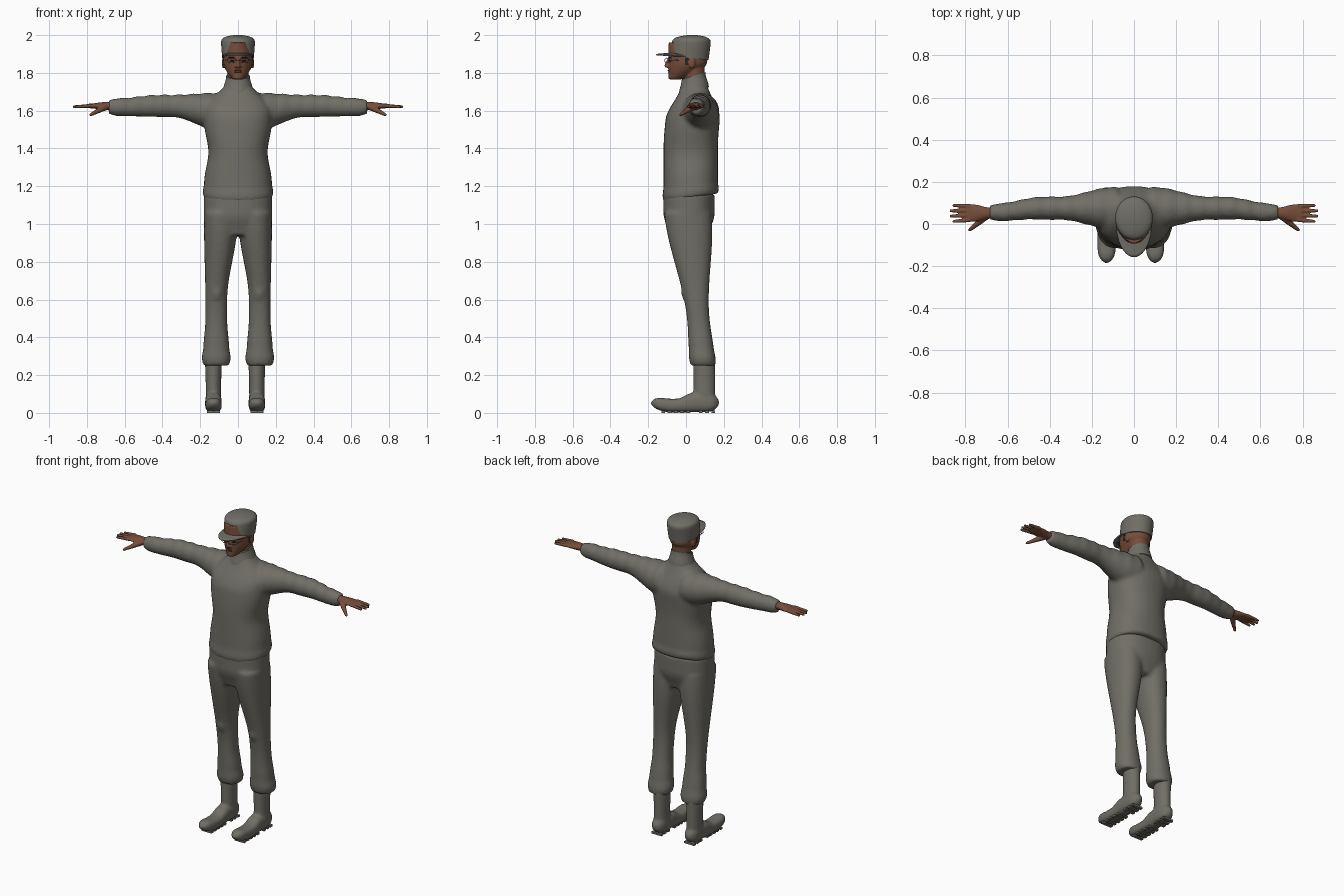
import bpy, bmesh, math
from mathutils import Vector, Matrix

if "Cube" in bpy.data.objects:
    bpy.data.objects.remove(bpy.data.objects["Cube"])


def material(name, rgb):
    m = bpy.data.materials.new(name)
    m.use_nodes = True
    m.diffuse_color = (*rgb, 1)
    m.node_tree.nodes["Principled BSDF"].inputs["Base Color"].default_value = (*rgb, 1)
    return m


CLOTH = material("grey cloth", (.165, .157, .135))
SKIN = material("brown skin", (.18, .075, .042))
LIP = material("dark lips", (.1, .035, .025))
DARK = material("dark hair", (.02, .017, .015))
SIDES = (("left", 1), ("right", -1))


def finish(name, bm, mat, voxel=0, smooth=4):
    """Turn a bmesh into an object; a voxel size fuses overlapping volumes."""
    bmesh.ops.recalc_face_normals(bm, faces=bm.faces)
    mesh = bpy.data.meshes.new(name)
    bm.to_mesh(mesh)
    bm.free()
    for face in mesh.polygons:
        face.use_smooth = True
    mesh.set_sharp_from_angle(angle=math.radians(50))
    mesh.materials.append(mat)
    ob = bpy.data.objects.new(name, mesh)
    bpy.context.collection.objects.link(ob)
    if voxel:
        fuse = ob.modifiers.new("fuse", "REMESH")
        fuse.mode, fuse.voxel_size, fuse.use_smooth_shade = "VOXEL", voxel, True
        soften = ob.modifiers.new("soften", "SMOOTH")
        soften.factor, soften.iterations = .5, smooth
    return ob


def ramp(t, start, end):
    """Smooth step from zero to one."""
    u = min(1, max(0, (t - start) / (end - start)))
    return u * u * (3 - 2 * u)


def bump(t, centre, width):
    return math.exp(-((t - centre) / width) ** 2)


def loft(bm, axis, start, end, shape, side=1, power=2, steps=24, sides=32):
    """Skin rounded sections; shape(t) gives two centres, two radii and a tilt."""
    loops = []
    for i in range(steps + 1):
        t = start + (end - start) * i / steps
        ca, cb, ra, rb, tilt = shape(t)
        loop = []
        for k in range(sides):
            w = math.tau * k / sides
            c, s = math.cos(w), math.sin(w)
            a = ca + math.copysign(abs(c) ** (2 / power), c) * ra
            b = math.copysign(abs(s) ** (2 / power), s) * rb
            h = t + tilt * b
            b += cb
            x, y, z = {"x": (h, a, b), "y": (a, h, b), "z": (a, b, h)}[axis]
            loop.append(bm.verts.new((x * side, y, z)))
        loops.append(loop)
    for p, q in zip(loops, loops[1:]):
        for k in range(sides):
            bm.faces.new((p[k], p[k - 1], q[k - 1], q[k]))
    bm.faces.new(loops[0])
    bm.faces.new(loops[-1])


def ball(bm, loc, size):
    place = Matrix.Translation(loc) @ Matrix.Diagonal((*size, 1))
    bmesh.ops.create_uvsphere(bm, u_segments=16, v_segments=10, radius=1, matrix=place)


def box(bm, loc, size):
    place = Matrix.Translation(loc) @ Matrix.Diagonal((*size, 1))
    bmesh.ops.create_cube(bm, size=1, matrix=place)


def rod(bm, a, b, r1, r2):
    """Round-ended tapered rod."""
    a, b = Vector(a), Vector(b)
    turn = (b - a).to_track_quat("Z", "Y").to_matrix().to_4x4()
    bmesh.ops.create_cone(bm, cap_ends=True, segments=12, radius1=r1, radius2=r2,
                          depth=(b - a).length, matrix=Matrix.Translation((a + b) / 2) @ turn)
    ball(bm, a, (r1, r1, r1))
    ball(bm, b, (r2, r2, r2))


# Sweater: torso and sleeves fused
def torso(z):
    hem = .006 * bump(z, 1.17, .02)
    width = .182 - .025 * bump(z, 1.38, .1) - .12 * ramp(z, 1.6, 1.76)
    depth = .144 - .08 * ramp(z, 1.55, 1.76)
    centre = .025 + .02 * ramp(z, 1.4, 1.7)
    return 0, centre, width + hem, depth + hem, .15 * (1 - ramp(z, 1.15, 1.25))


def sleeve(x):
    shoulder = 1 - ramp(x, .1, .35)
    fold = .0015 * math.sin(85 * x)
    r = .055 - .012 * ramp(x, .4, .65) + .045 * shoulder - .01 * ramp(x, .65, .68) + fold
    droop = .03 * shoulder + .006 * ramp(x, .45, .6)
    return .075 - .02 * ramp(x, .45, .65), 1.625 - droop + fold, r, r + .004 * (1 - shoulder), 0


bm = bmesh.new()
loft(bm, "z", 1.14, 1.74, torso, power=2.3, steps=40)
for _, s in SIDES:
    loft(bm, "x", .08, .685, sleeve, s, steps=60)
finish("sweater", bm, CLOTH, .011)


# Standing collar
def collar(z):
    r = .082 - .02 * ramp(z, 1.69, 1.79)
    return 0, .04, r, r, .3


bm = bmesh.new()
loft(bm, "z", 1.7, 1.785, collar)
finish("collar", bm, CLOTH)


# Trousers: hips, legs, knee bulges and gathered cuffs fused
def hips(z):
    return 0, .016, .135 + .046 * ramp(z, .92, 1.02), .1 + .036 * ramp(z, .92, 1.06), 0


def leg(z):
    cuff = bump(z, .285, .04) + .6 * bump(z, .36, .07)
    width = .058 + .03 * ramp(z, .6, 1) + .016 * cuff
    depth = .06 + .065 * ramp(z, .5, 1.05) + .009 * cuff
    return .115 - .023 * ramp(z, .6, 1), .115 - .1 * z, width, depth, 0


bm = bmesh.new()
loft(bm, "z", .94, 1.16, hips, power=2.3)
for _, s in SIDES:
    loft(bm, "z", .25, 1.06, leg, s, power=2.2, steps=50)
    ball(bm, (s * .113, .013, .65), (.04, .04, .07))
finish("trousers", bm, CLOTH, .011)

# Boots with tread bars
for label, s in SIDES:
    middle = .115 - .015 * s

    def foot(y):
        end = 1 - .8 * ((y + .005) / .18) ** 8
        half = .036 + .016 * ramp(y, -.05, .04)
        lift = .012 * (1 - ramp(y, -.18, -.08))
        return middle, half + .003 + lift, .044 * end, half * end, 0

    def shaft(z):
        return middle, .097, .041 + .003 * ramp(z, .15, .25), .058, 0

    bm = bmesh.new()
    loft(bm, "y", -.185, .175, foot, s, power=2.6, steps=40)
    loft(bm, "z", .05, .28, shaft, s)
    finish(label + "_boot", bm, CLOTH, .008)
    bm = bmesh.new()
    for k in range(9):
        if k != 5:
            box(bm, (s * middle, -.12 + k * .033, .006), (.07, .02, .012))
    finish(label + "_tread", bm, CLOTH)


# Hands with spread thumb
def palm(x):
    return .052, 1.625, .027 + .014 * ramp(x, .69, .76), .021 - .009 * ramp(x, .7, .79), 0


for label, s in SIDES:
    bm = bmesh.new()
    loft(bm, "x", .66, .795, palm, s)
    for k in range(4):
        spread = .022 * (k - 1.5)
        reach = .87 - 14 * spread ** 2
        rod(bm, (s * .78, .052 + spread, 1.626), (s * reach, .05 + 1.15 * spread, 1.621),
            .0105, .0075)
    knuckle = (s * .745, 0, 1.597)
    rod(bm, (s * .705, .035, 1.618), knuckle, .018, .013)
    rod(bm, knuckle, (s * .78, -.028, 1.578), .013, .008)
    finish(label + "_hand", bm, SKIN, .0045, 2)


# Head, neck, nose, chin and ears fused
def skull(z):
    f = math.sqrt(ramp(z, 1.74, 1.86)) * (1 - .4 * ramp(z, 1.9, 1.97))
    return 0, .103 * f - .093, .078 * f, .103 * f, 0


def neck(z):
    return 0, .045, .056, .054, 0


bm = bmesh.new()
loft(bm, "z", 1.766, 1.96, skull)
loft(bm, "z", 1.7, 1.85, neck)
rod(bm, (0, -.092, 1.872), (0, -.104, 1.838), .008, .011)
for _, s in SIDES:
    ball(bm, (s * .011, -.096, 1.834), (.009, .01, .007))
    ball(bm, (s * .077, .032, 1.852), (.009, .017, .03))
finish("head", bm, SKIN, .005, 3)

# Lips
bm = bmesh.new()
for z in (1.805, 1.812):
    ball(bm, (0, -.087, z), (.02, .01, .004))
finish("lips", bm, LIP)

# Eyes, brows and sideburns
bm = bmesh.new()
for _, s in SIDES:
    ball(bm, (s * .03, -.086, 1.864), (.012, .008, .005))
    ball(bm, (s * .032, -.085, 1.882), (.019, .009, .003))
    box(bm, (s * .074, .004, 1.862), (.008, .016, .04))
finish("eyes_brows_and_sideburns", bm, DARK)

# Spectacle frame: oval rims, bridge and temple arms
bm = bmesh.new()
for _, s in SIDES:
    rim = []
    for k in range(16):
        c, d = math.cos(math.tau * k / 16), math.sin(math.tau * k / 16)
        rim.append((s * (.034 + .024 * c), -.101 + .012 * c, 1.866 + .013 * d))
    for k in range(16):
        rod(bm, rim[k - 1], rim[k], .0015, .0015)
    rod(bm, rim[0], (s * .081, .03, 1.872), .002, .002)
rod(bm, (-.011, -.112, 1.867), (.011, -.112, 1.867), .0015, .0015)
finish("spectacle_frame", bm, CLOTH)


# Cap crown: flared wall with a rounded top
def crown(z):
    u = (z - 1.88) / .12
    top = 1 - .75 * u ** 12
    return 0, .016 + .018 * u, (.084 + .009 * u) * top, .103 * top, -.12 * (1 - u)


bm = bmesh.new()
loft(bm, "z", 1.88, 2, crown, steps=30, sides=40)
finish("cap_crown", bm, CLOTH)

# Cap brim: curved sheet with thickness
bm = bmesh.new()
rows = []
for j in range(6):
    row = []
    for k in range(25):
        w = math.pi * k / 24
        f = math.sin(w)
        out = f * (.075 + .0165 * j)
        row.append(bm.verts.new((.082 * math.cos(w), -out, 1.888 + f * (.016 - .0015 * j))))
    rows.append(row)
for p, q in zip(rows, rows[1:]):
    for k in range(24):
        bm.faces.new((p[k], p[k + 1], q[k + 1], q[k]))
bmesh.ops.remove_doubles(bm, verts=bm.verts, dist=.0005)
thick = finish("cap_brim", bm, CLOTH).modifiers.new("thickness", "SOLIDIFY")
thick.thickness, thick.offset = .008, 0
